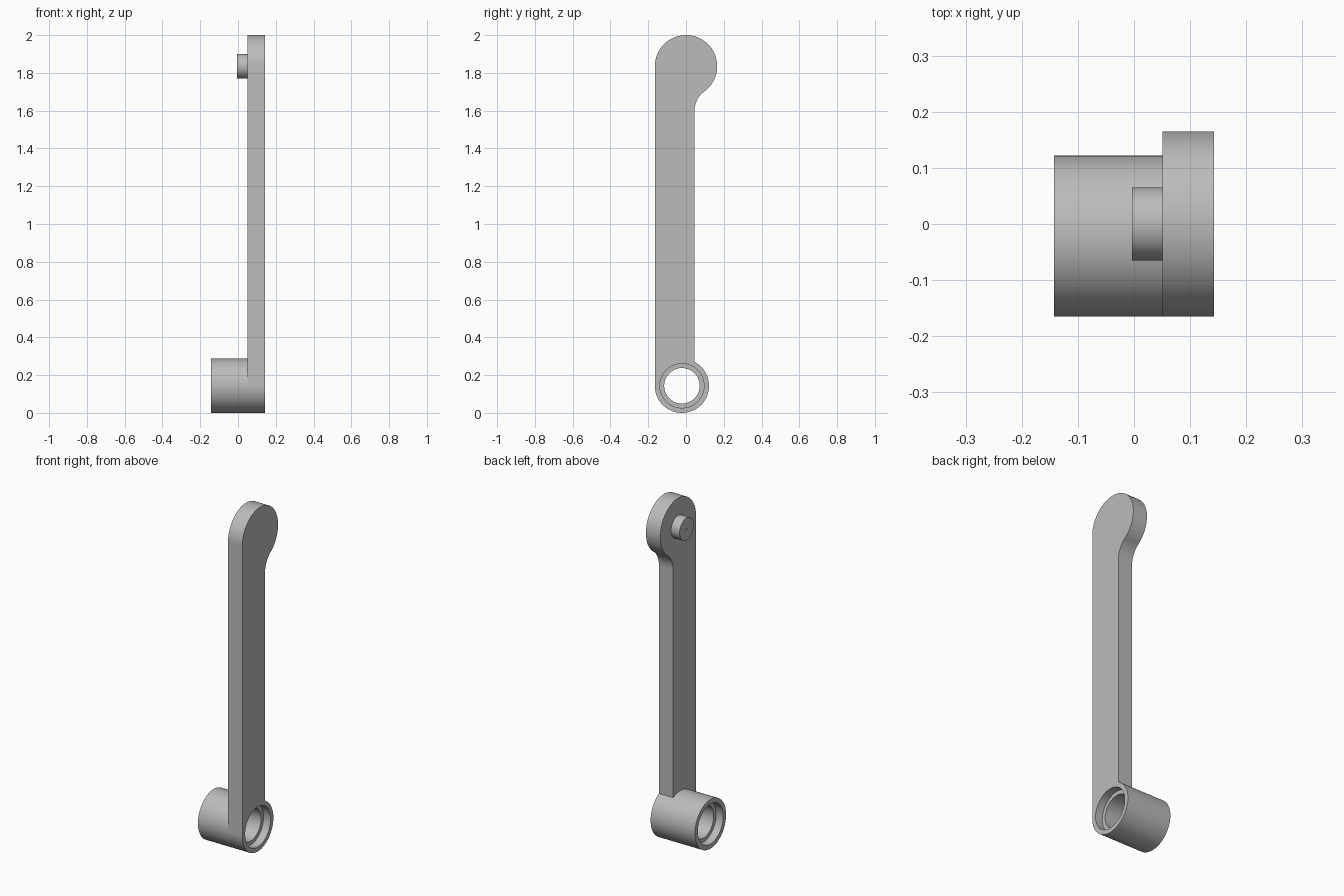
import bpy, bmesh, math
from math import cos, sin, pi, atan2, hypot
from mathutils import Vector

cube = bpy.data.objects.get("Cube")
if cube:
    bpy.data.objects.remove(cube)

# Main dimensions
X_IN, X_OUT = 0.051, 0.143            # arm thickness range
HUB_Y, HUB_Z, HUB_R = -0.0215, 0.1435, 0.1435
HEAD_Z, HEAD_R = 1.835, 0.165
EDGE_Y, FILLET_Z, FILLET_R = 0.045, 1.6, 0.125

grey = bpy.data.materials.new("plain grey")
grey.use_nodes = True
colour = (0.5, 0.5, 0.5, 1)
grey.diffuse_color = colour
grey.node_tree.nodes["Principled BSDF"].inputs["Base Color"].default_value = colour


def arc(y, z, r, start, end, steps):
    return [(y + r * cos(start + (end - start) * i / steps),
             z + r * sin(start + (end - start) * i / steps)) for i in range(steps + 1)]


def finish(bm, name):
    bmesh.ops.recalc_face_normals(bm, faces=bm.faces)
    mesh = bpy.data.meshes.new(name)
    bm.to_mesh(mesh)
    bm.free()
    mesh.materials.append(grey)
    obj = bpy.data.objects.new(name, mesh)
    bpy.context.collection.objects.link(obj)
    return obj


def extrude_outline(name, outline, x0, x1):
    bm = bmesh.new()
    face = bm.faces.new([bm.verts.new((x0, y, z)) for y, z in outline])
    side = bmesh.ops.extrude_face_region(bm, geom=[face])["geom"]
    bmesh.ops.translate(bm, vec=(x1 - x0, 0, 0),
                        verts=[g for g in side if isinstance(g, bmesh.types.BMVert)])
    return finish(bm, name)


def lathe(name, profile, y, z, steps):
    """Spin (x, radius) points about an axis along x."""
    bm = bmesh.new()
    verts = [bm.verts.new((x, y, z + r)) for x, r in profile]
    edges = [bm.edges.new(pair) for pair in zip(verts, verts[1:])]
    bmesh.ops.spin(bm, geom=verts + edges, cent=(0, y, z), axis=(1, 0, 0),
                   angle=2 * pi, steps=steps)
    bmesh.ops.remove_doubles(bm, verts=bm.verts, dist=1e-5)
    return finish(bm, name)


def combine(target, other, operation):
    mod = target.modifiers.new(operation.lower(), 'BOOLEAN')
    mod.operation, mod.object, mod.solver = operation, other, 'EXACT'
    bpy.context.view_layer.objects.active = target
    bpy.ops.object.modifier_apply(modifier=mod.name)
    bpy.data.objects.remove(other)


def smooth(obj):
    bpy.ops.object.select_all(action='DESELECT')
    obj.select_set(True)
    bpy.context.view_layer.objects.active = obj
    bpy.ops.object.shade_smooth_by_angle(angle=math.radians(30))


# Arm: straight bar with a round head blended into one edge by a fillet
fillet_y = EDGE_Y + FILLET_R
lean = atan2(FILLET_Z - HEAD_Z, fillet_y)
outline = arc(0, HEAD_Z, HEAD_R, pi, lean, 56)
outline += arc(fillet_y, FILLET_Z, FILLET_R, lean + pi, pi, 16)[1:]
outline += [(EDGE_Y, HUB_Z), (-HEAD_R, HUB_Z)]
arm = extrude_outline("crank_arm", outline, X_IN, X_OUT)

# Hub: tube along x, joined to the arm, with a stepped bore
hub = lathe("hub", [(-X_OUT, 0), (-X_OUT, HUB_R), (X_OUT, HUB_R), (X_OUT, 0)],
            HUB_Y, HUB_Z, 96)
combine(arm, hub, 'UNION')
step, end = X_OUT - 0.045, X_OUT + 0.05
bore = lathe("bore_cutter", [(-end, 0), (-end, 0.117), (-step, 0.117), (-step, 0.094),
                             (step, 0.094), (step, 0.117), (end, 0.117), (end, 0)],
             HUB_Y, HUB_Z, 96)
combine(arm, bore, 'DIFFERENCE')
smooth(arm)

# Peg on the inner face of the head, with a tiny centre hole
peg = lathe("head_peg", [(X_IN, 0.065), (-0.004, 0.065), (-0.004, 0.006),
                         (0.03, 0.006), (0.03, 0)], 0, HEAD_Z, 64)
smooth(peg)
